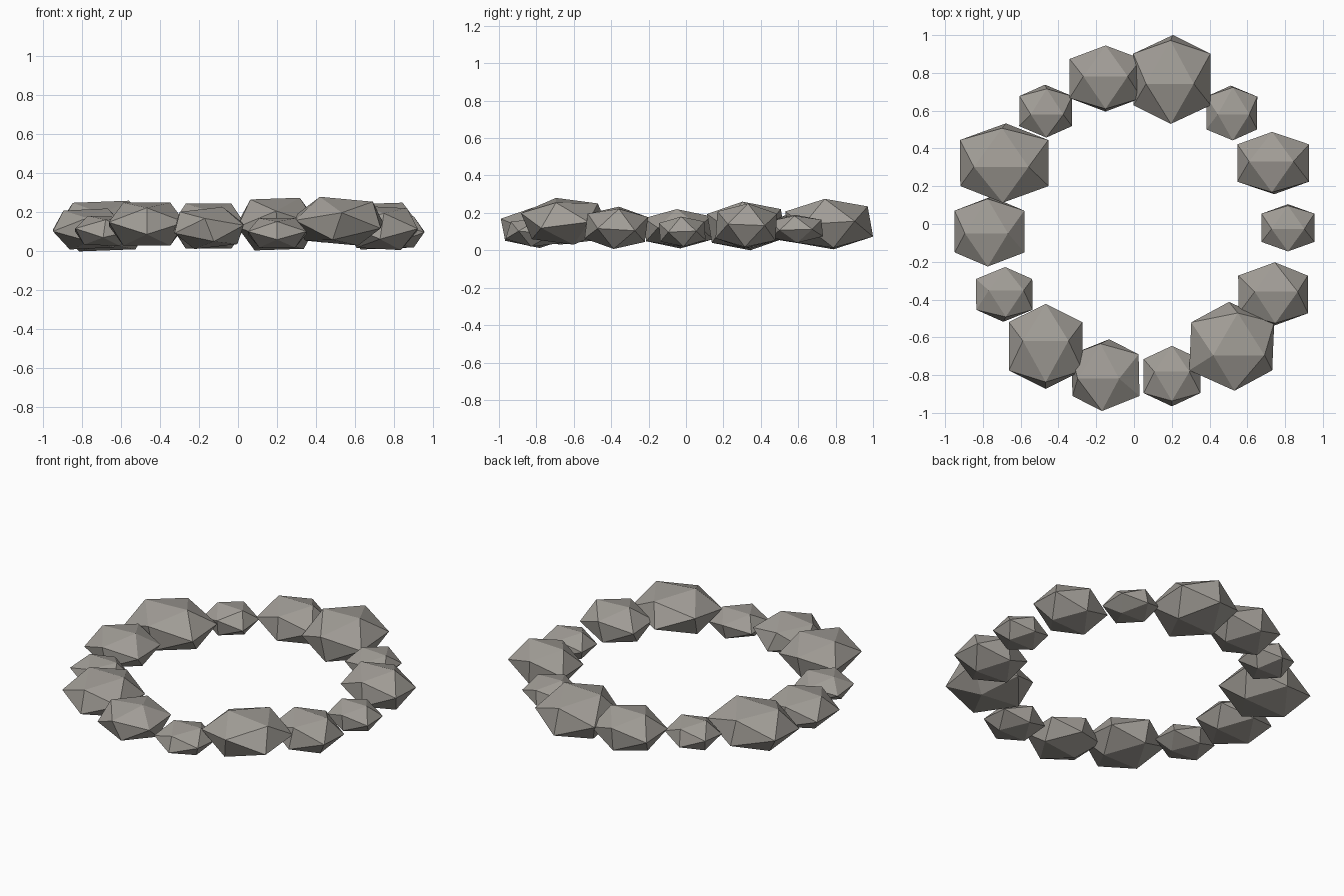
import bpy
import bmesh
import math
from mathutils import Euler, Vector

old_cube = bpy.data.objects.get("Cube")
if old_cube:
    bpy.data.objects.remove(old_cube, do_unlink=True)

# One warm grey stone colour
stone_colour = (0.36, 0.34, 0.31, 1.0)
stone_grey = bpy.data.materials.new("warm_stone_grey")
stone_grey.use_nodes = True
stone_grey.diffuse_color = stone_colour
shader = stone_grey.node_tree.nodes["Principled BSDF"]
shader.inputs["Base Color"].default_value = stone_colour
shader.inputs["Roughness"].default_value = 0.9


def icosahedron_points():
    """Corners of an icosahedron resting with a horizontal ridge on top."""
    golden = (1 + math.sqrt(5)) / 2
    points = []
    for a in (-1, 1):
        for b in (-golden, golden):
            points += [Vector((a, 0, b)), Vector((0, b, a)), Vector((b, a, 0))]
    return points


def add_stone(name, centre, half_size, pitch, roll):
    """Tilt an icosahedron, then squash it to the wanted half extents."""
    tilt = Euler((math.radians(pitch), math.radians(roll), 0)).to_matrix()
    points = [tilt @ point for point in icosahedron_points()]
    reach = [max(point[axis] for point in points) for axis in range(3)]
    factors = [half / extent for half, extent in zip(half_size, reach)]

    bm = bmesh.new()
    for point in points:
        bm.verts.new([value * factor for value, factor in zip(point, factors)])
    bmesh.ops.convex_hull(bm, input=bm.verts)
    bmesh.ops.recalc_face_normals(bm, faces=bm.faces)
    mesh = bpy.data.meshes.new(name)
    bm.to_mesh(mesh)
    bm.free()

    mesh.materials.append(stone_grey)
    stone = bpy.data.objects.new(name, mesh)
    stone.location = centre
    bpy.context.scene.collection.objects.link(stone)
    return stone


# Stones counter-clockwise from the left side:
# half width, half depth, half height, centre height, pitch, roll, shift in y
stones = [
    (.14, .125, .08, .10, 3, 0, .01),
    (.19, .165, .12, .13, -3, -3, .01),
    (.135, .145, .075, .115, 3, 4, 0),
    (.205, .235, .135, .14, 6, -3, .025),
    (.19, .175, .115, .13, -4, 0, .03),
    (.14, .14, .085, .12, 8, 3, .01),
    (.235, .21, .13, .13, 6, -4, .01),
    (.185, .185, .105, .115, 3, -5, -.01),
    (.15, .145, .077, .105, -9, 4, 0),
    (.195, .225, .11, .14, -8, 0, 0),
    (.18, .19, .108, .12, 6, -12, 0),
    (.15, .16, .075, .095, -9, 0, -.005),
    (.225, .235, .125, .155, 13, 10, 0),
    (.185, .17, .113, .12, -5, 5, 0),
]

# Ring of stones
ring_radius = 0.79
ring_centre = Vector((0.025, -0.03))
for index, (width, depth, height, lift, pitch, roll, shift) in enumerate(stones):
    angle = math.tau * index / len(stones)
    centre = (
        ring_centre.x + ring_radius * math.cos(angle),
        ring_centre.y + ring_radius * math.sin(angle) + shift,
        lift,
    )
    add_stone(f"ring_stone_{index + 1}", centre, (width, depth, height), pitch, roll)
